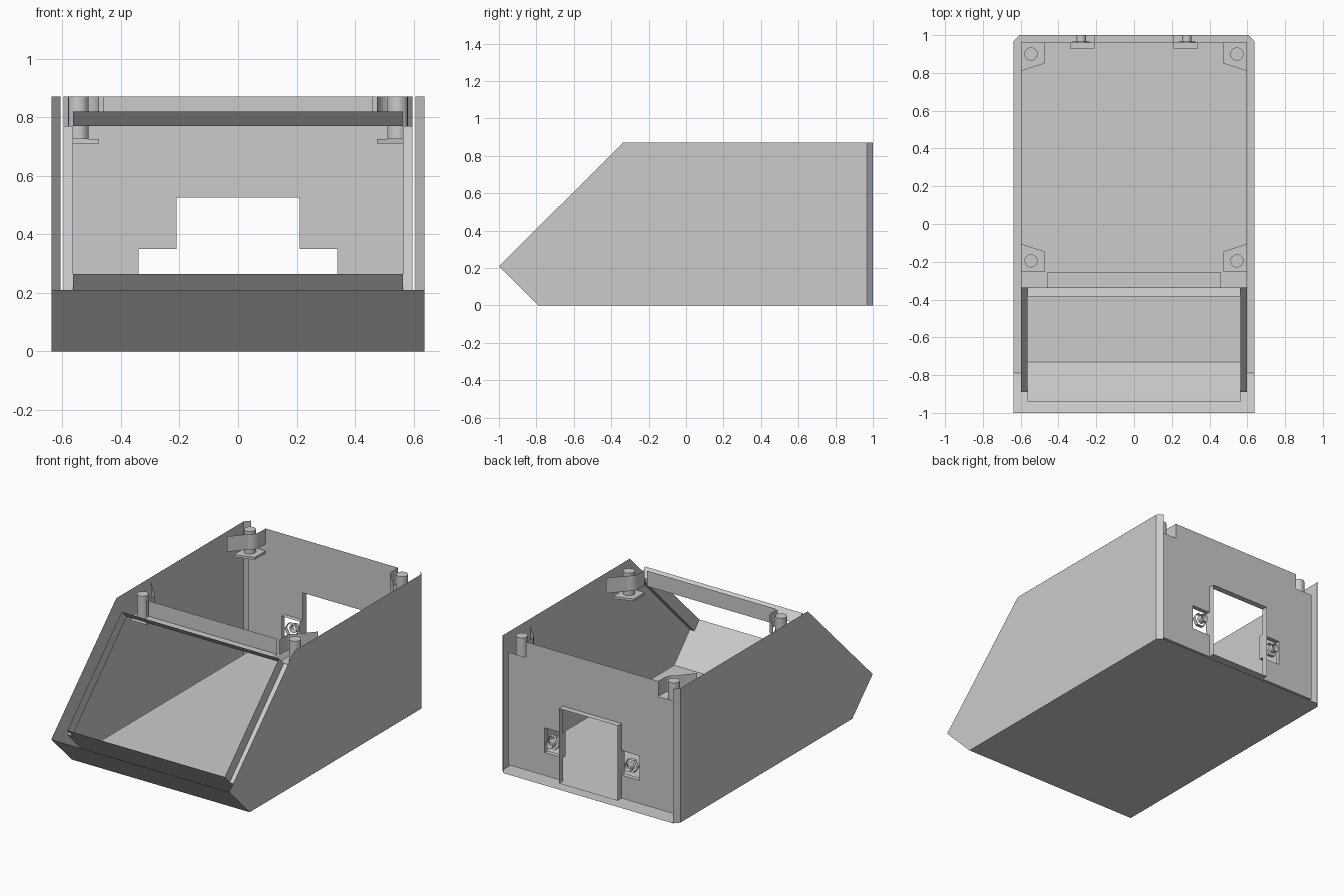
import bpy, math

if "Cube" in bpy.data.objects:
    bpy.data.objects.remove(bpy.data.objects["Cube"])


def sheet(name, polys):
    """Thin-surface part from half polygons, mirrored across x = 0."""
    verts, faces = [], []
    for p in polys:
        faces.append(list(range(len(verts), len(verts) + len(p))))
        verts += p
    me = bpy.data.meshes.new(name)
    me.from_pydata(verts, [], faces)
    ob = bpy.data.objects.new(name, me)
    bpy.context.collection.objects.link(ob)
    m = ob.modifiers.new("mirror", 'MIRROR')
    m.use_clip = True
    w = ob.modifiers.new("weld", 'WELD')
    w.merge_threshold = 0.0005
    return ob


def span(a, b, x0, x1):
    """Quad between two (y, z) points across an x range."""
    return [(x0, *a), (x1, *a), (x1, *b), (x0, *b)]


def wall(path, z0, z1):
    """Vertical strip along an (x, y) path."""
    return [[(*a, z0), (*b, z0), (*b, z1), (*a, z1)] for a, b in zip(path, path[1:])]


def tube(cx, cz, r, y0, y1, n):
    """Open tube along y."""
    ring = [(cx + r * math.cos(2 * math.pi * i / n), cz + r * math.sin(2 * math.pi * i / n))
            for i in range(n + 1)]
    return [[(a[0], y0, a[1]), (b[0], y0, b[1]), (b[0], y1, b[1]), (a[0], y1, a[1])]
            for a, b in zip(ring, ring[1:])]


W, C, IN, OP, H = 0.637, 0.607, 0.597, 0.563, 0.87

# outer shell: sides, bevelled back corners, bottom, slanted front lip
side = [(-1, .21), (-.79, 0), (.967, 0), (.967, H), (-.335, H)]
sheet("outer_shell", [
    [(W, y, z) for y, z in side],
    *wall([(W, .967), (C, 1)], 0, H),
    [(0, -.79, 0), (W, -.79, 0), (W, .967, 0), (C, 1, 0), (0, 1, 0)],
    span((-1, .21), (-.79, 0), 0, W),
])

# inner floor and inner face of the front lip
sheet("inner_floor", [
    span((-.73, .04), (.96, .04), 0, IN),
    span((-.89, .21), (-.73, .04), 0, IN),
    span((-.94, .265), (-.89, .21), 0, OP),
])

# sloped window frame: reveal faces and inner flange
sheet("window_frame", [
    [(OP, -.385, .82), (OP, -.335, .77), (OP, -.89, .21), (OP, -.94, .265)],
    span((-.89, .21), (-.335, .77), OP, IN),
    span((-.385, .82), (-.335, .77), 0, OP),
])

# beam above the window
sheet("front_beam", [
    span((-.256, .77), (-.256, H), 0, .46),
    span((-.335, .77), (-.256, .77), 0, .46),
])

# back panel around the port opening and the nut pockets
rects = [(0, .21, .525, H), (.21, .34, .35, H), (.21, .34, .04, .19),
         (.34, .475, .04, H), (.475, IN, .04, .77)]
sheet("back_panel", [span((.96, z0), (.96, z1), x0, x1) for x0, x1, z0, z1 in rects])

# port tunnel
sheet("port_tunnel", [
    *wall([(.21, .96), (.21, 1)], .04, .525),
    span((.96, .525), (1, .525), 0, .21),
    span((.96, .04), (1, .04), 0, .21),
])

# nut pockets with screw bores
sheet("nut_pocket", [
    *wall([(.21, .93), (.21, .96)], .19, .35),
    *wall([(.34, .93), (.34, .96)], .19, .35),
    span((.93, .35), (.96, .35), .21, .34),
    span((.93, .19), (.96, .19), .21, .34),
    *tube(.28, .27, .045, .94, .965, 6),
    *tube(.28, .27, .025, .96, 1, 20),
])

# corner lid bosses, screw posts and nut slots
for label, cy, d in (("front", -.195, 1), ("back", .9, -1)):
    cx, r = .545, .07
    arc = [(cx - r * math.cos(a), cy + d * r * math.sin(a))
           for a in [math.radians(k * 9) for k in range(8)]]
    path = [(cx - r, cy - d * .06)] + arc + [(IN, cy + d * .16)]
    sheet(label + "_lid_boss", wall(path, .77, H))

    n = 24
    ring = [(cx + .035 * math.cos(2 * math.pi * i / n), cy + .035 * math.sin(2 * math.pi * i / n))
            for i in range(n + 1)]
    post = sheet(label + "_screw_post", wall(ring, .725, H) + [[(x, y, H) for x, y in ring[:-1]]])

    slot = [(cx - r, cy - d * .06), (cx - r, cy + d * .05), (IN, cy + d * .09), (IN, cy - d * .06)]
    sheet(label + "_nut_slot", wall(slot[:3], .71, .725)
          + [[(x, y, z) for x, y in slot] for z in (.71, .725)])
